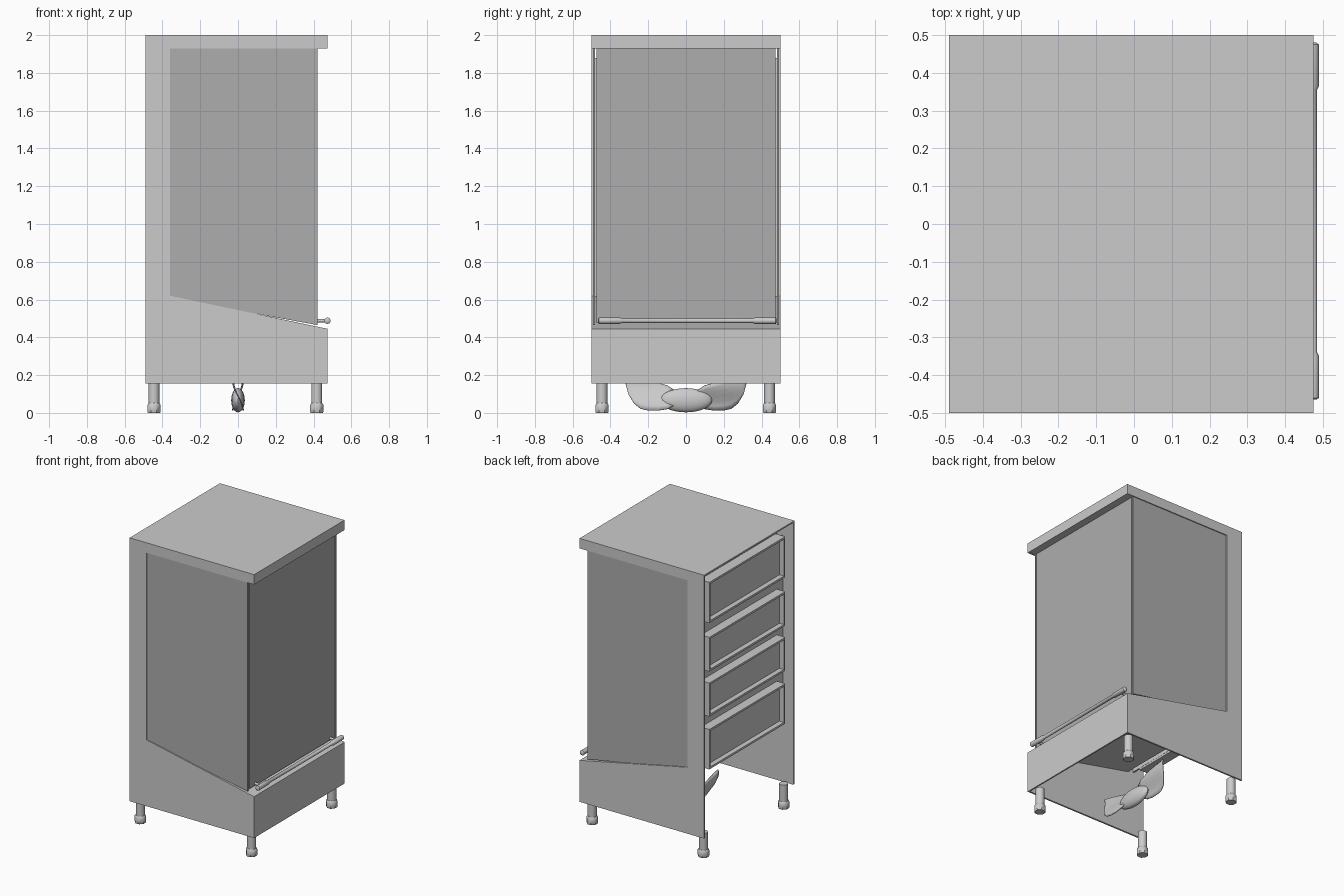
import bpy, bmesh, math
from mathutils import Vector

if "Cube" in bpy.data.objects:
    bpy.data.objects.remove(bpy.data.objects["Cube"])

glass_mat = bpy.data.materials.new("grey_glass")
glass_mat.diffuse_color = (0.42, 0.42, 0.42, 1)
glass_mat.use_nodes = True
glass_mat.node_tree.nodes["Principled BSDF"].inputs["Base Color"].default_value = glass_mat.diffuse_color


def finish(name, bm, smooth=False, mat=None):
    bmesh.ops.recalc_face_normals(bm, faces=bm.faces)
    me = bpy.data.meshes.new(name)
    bm.to_mesh(me)
    bm.free()
    ob = bpy.data.objects.new(name, me)
    bpy.context.collection.objects.link(ob)
    if mat:
        me.materials.append(mat)
    if smooth:
        bpy.ops.object.select_all(action='DESELECT')
        ob.select_set(True)
        bpy.context.view_layer.objects.active = ob
        bpy.ops.object.shade_smooth_by_angle(angle=math.radians(40))
    return ob


def prism(name, profile, y0, y1, mat=None):
    """Extrude an (x, z) outline from y0 to y1."""
    bm = bmesh.new()
    f = bm.faces.new([bm.verts.new((x, y0, z)) for x, z in profile])
    r = bmesh.ops.extrude_face_region(bm, geom=[f])
    vs = [v for v in r['geom'] if isinstance(v, bmesh.types.BMVert)]
    bmesh.ops.translate(bm, verts=vs, vec=(0, y1 - y0, 0))
    return finish(name, bm, mat=mat)


def box(name, x0, x1, y0, y1, z0, z1, mat=None):
    return prism(name, [(x0, z0), (x1, z0), (x1, z1), (x0, z1)], y0, y1, mat)


def lathe(name, profile, loc, axis='Z', sides=16):
    """Revolve (radius, height) points around an axis."""
    bm = bmesh.new()
    rings = []
    for r, h in profile:
        ring = []
        for i in range(sides):
            a = 2 * math.pi * (i + 0.5) / sides
            u, v = r * math.cos(a), r * math.sin(a)
            p = {'Z': (u, v, h), 'Y': (u, h, v), 'X': (h, u, v)}[axis]
            ring.append(bm.verts.new(Vector(p) + Vector(loc)))
        rings.append(ring)
    for a, b in zip(rings, rings[1:]):
        for i in range(sides):
            j = (i + 1) % sides
            bm.faces.new((a[i], a[j], b[j], b[i]))
    bm.faces.new(rings[0])
    bm.faces.new(rings[-1])
    return finish(name, bm, smooth=True)


# Cabinet shell: C-shaped sides, roof, front plinth and sloped floor
XB, XF = -0.49, 0.475
side = [(XB, 0.155), (XF, 0.155), (XF, 0.445), (-0.36, 0.62),
        (-0.36, 1.93), (XF, 1.93), (XF, 2.0), (XB, 2.0)]
pane = [(-0.365, 0.61), (0.42, 0.465), (0.42, 1.94), (-0.365, 1.94)]
for s, n in ((-1, "front"), (1, "rear")):
    prism(n + "_side_wall", side, s * 0.5, s * 0.488)
    prism(n + "_side_glass", pane, s * 0.493, s * 0.482, glass_mat)
box("roof", XB, XF, -0.5, 0.5, 1.99, 2.0)
box("roof_front", XF - 0.01, XF, -0.5, 0.5, 1.93, 2.0)
box("roof_lip", 0.40, XF, -0.495, 0.495, 1.932, 1.942)
box("plinth_front", XF - 0.01, XF, -0.5, 0.5, 0.155, 0.445)
prism("sloped_floor", [(XF, 0.445), (-0.36, 0.62), (-0.36, 0.608), (XF, 0.433)],
      -0.495, 0.495)

# Glass door with its bar handle
box("glass_door", 0.408, 0.42, -0.475, 0.475, 0.475, 1.94, glass_mat)
lathe("handle_bar", [(0.010, -0.465), (0.017, -0.46), (0.017, -0.35), (0.012, -0.34),
                     (0.012, 0.355), (0.017, 0.365), (0.017, 0.475), (0.010, 0.48)],
      (0.473, 0.0, 0.488), 'Y')
for y in (-0.41, 0.42):
    lathe("handle_stem", [(0.009, 0.415), (0.009, 0.47)], (0, y, 0.488), 'X', 10)

# Back panel with four shallow trays that open to the rear
box("back_panel", -0.41, -0.40, -0.488, 0.488, 0.62, 1.88)
T = 0.014
for z0, z1 in ((0.605, 0.885), (0.975, 1.21), (1.29, 1.53), (1.63, 1.915)):
    xs = (-0.475, -0.40)
    box("tray_floor", *xs, -0.42, 0.42, z0, z0 + T)
    box("tray_top", *xs, -0.42, 0.42, z1 - T, z1)
    for s in (-1, 1):
        box("tray_end", *xs, s * 0.42, s * (0.42 - T), z0, z1)
    box("tray_panel", -0.44, -0.43, -0.42, 0.42, z0, z1)

# Legs with wider feet
for x in (-0.445, 0.417):
    for y in (-0.445, 0.442):
        lathe("leg", [(0.029, 0.045), (0.029, 0.17)], (x, y, 0), 'Z', 16)
        lathe("foot", [(0.035, 0.0), (0.038, 0.006), (0.038, 0.042), (0.031, 0.052)],
              (x, y, 0), 'Z', 8)

# Fan hub
bm = bmesh.new()
bmesh.ops.create_uvsphere(bm, u_segments=24, v_segments=14, radius=1)
for v in bm.verts:
    x, y, z = v.co
    v.co = (0.036 * x, 0.138 * y, 0.067 + 0.064 * z)
finish("fan_hub", bm, smooth=True)

# Two twisted fan blades: (y, lower z, upper z) stations
stations = [(0.06, 0.04, 0.12), (0.10, 0.02, 0.145), (0.15, 0.012, 0.16), (0.20, 0.013, 0.175),
            (0.24, 0.022, 0.185), (0.275, 0.05, 0.192), (0.305, 0.10, 0.198), (0.322, 0.165, 0.2)]
for s in (-1, 1):
    bm = bmesh.new()
    rows = []
    for y, lo, hi in stations:
        row = []
        for k in range(7):
            z = lo + (hi - lo) * k / 6
            row.append(bm.verts.new((s * 0.028 * math.sin((z - 0.09) * 20), s * y, z)))
        rows.append(row)
    for a, b in zip(rows, rows[1:]):
        for k in range(6):
            bm.faces.new((a[k], a[k + 1], b[k + 1], b[k]))
    blade = finish("fan_blade", bm, smooth=True)
    mod = blade.modifiers.new("thickness", 'SOLIDIFY')
    mod.thickness = 0.006
    mod.offset = 0
